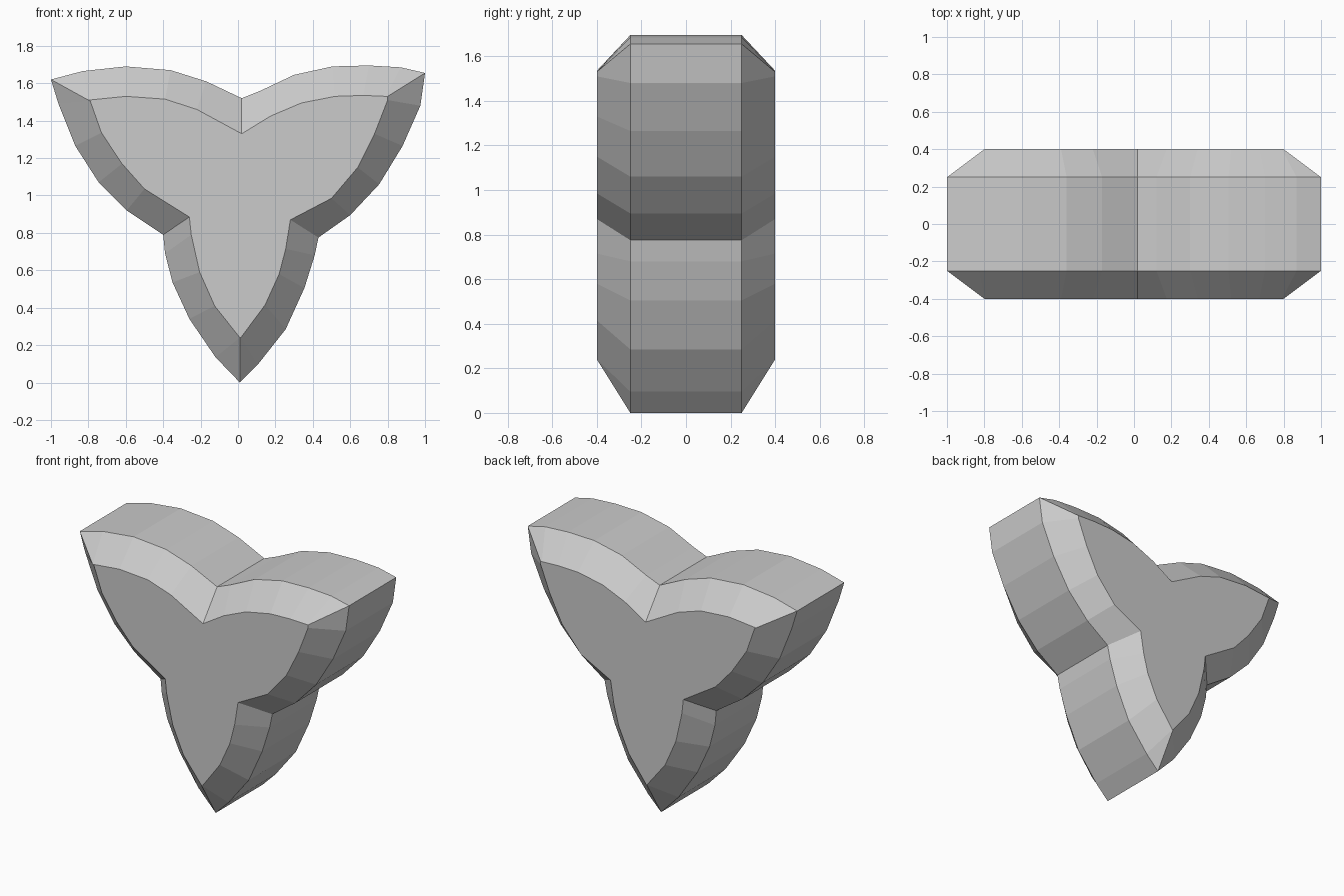
import bpy, bmesh

# Outline of the three-lobed block: outer x, outer z, inset x, inset z
profile = [
    # left lobe, from top notch to tip and down to the left notch
    (.02, 1.52, .02, 1.33), (-.17, 1.61, -.22, 1.46), (-.36, 1.67, -.39, 1.515),
    (-.60, 1.69, -.60, 1.53), (-.83, 1.665, -.80, 1.51), (-1.0, 1.62, -.80, 1.51),
    (-.96, 1.49, -.79, 1.505), (-.87, 1.265, -.73, 1.335), (-.745, 1.07, -.62, 1.17),
    (-.595, .92, -.50, 1.035), (-.40, .79, -.26, .885),
    # lower lobe
    (-.39, .69, -.25, .79), (-.35, .535, -.205, .59), (-.26, .34, -.125, .41),
    (-.12, .135, .01, .24), (.01, 0, .01, .24), (.105, .095, .015, .24),
    (.255, .285, .145, .415), (.355, .505, .22, .58), (.41, .68, .255, .715),
    (.43, .775, .28, .87),
    # right lobe
    (.60, .895, .50, .985), (.755, 1.06, .64, 1.15), (.88, 1.265, .73, 1.33),
    (.975, 1.48, .80, 1.51), (1.0, 1.655, .80, 1.53), (.87, 1.685, .79, 1.53),
    (.70, 1.695, .67, 1.535), (.505, 1.69, .52, 1.53), (.30, 1.645, .34, 1.495),
    (.12, 1.56, .175, 1.425),
]

bm = bmesh.new()


def ring(y, inset):
    k = 2 if inset else 0
    return [bm.verts.new((p[k], y, p[k + 1])) for p in profile]


# Front inset, front rim, back rim, back inset
rings = [ring(-.40, True), ring(-.25, False), ring(.25, False), ring(.40, True)]
n = len(profile)
for a, b in zip(rings, rings[1:]):
    for i in range(n):
        j = (i + 1) % n
        bm.faces.new((a[i], a[j], b[j], b[i]))

# Flat front and back faces
bm.faces.new(rings[0])
bm.faces.new(rings[-1])

bmesh.ops.remove_doubles(bm, verts=bm.verts, dist=.001)
bmesh.ops.recalc_face_normals(bm, faces=bm.faces)
mesh = bpy.data.meshes.new("three_lobed_block")
bm.to_mesh(mesh)
bm.free()
bpy.context.collection.objects.link(bpy.data.objects.new("three_lobed_block", mesh))
